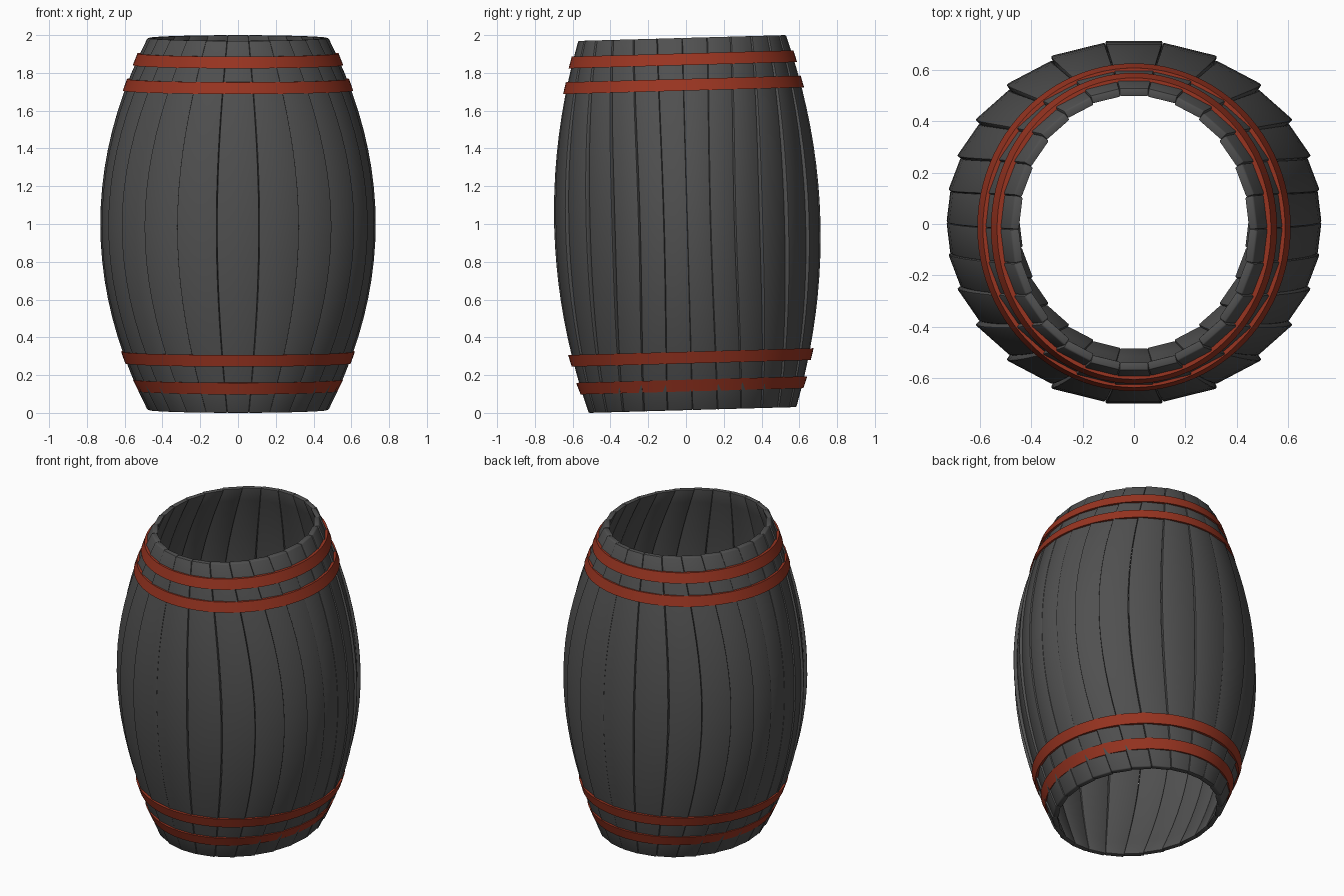
import bpy, bmesh, math
from mathutils import Matrix, Vector

if "Cube" in bpy.data.objects:
    bpy.data.objects.remove(bpy.data.objects["Cube"])

STAVES, ROWS, HALF = 26, 20, 0.985
# the whole barrel leans slightly about x
LEAN = Matrix.Translation((0, 0.007, 1.0)) @ Matrix.Rotation(math.radians(1.6), 4, 'X')


def material(name, color):
    m = bpy.data.materials.new(name)
    m.diffuse_color = (*color, 1)
    m.use_nodes = True
    m.node_tree.nodes["Principled BSDF"].inputs["Base Color"].default_value = m.diffuse_color
    return m


def finish(name, bm, mat):
    bmesh.ops.recalc_face_normals(bm, faces=bm.faces)
    bm.transform(LEAN)
    me = bpy.data.meshes.new(name)
    bm.to_mesh(me)
    bm.free()
    ob = bpy.data.objects.new(name, me)
    bpy.context.collection.objects.link(ob)
    me.materials.append(mat)
    bpy.ops.object.select_all(action='DESELECT')
    ob.select_set(True)
    bpy.context.view_layer.objects.active = ob
    bpy.ops.object.shade_smooth_by_angle(angle=math.radians(35))


def outline(a, t):
    """Barrel surface point: oval at the ends, nearly round at the belly."""
    b = 1 - t * t
    a += math.radians(8) * b * math.sin(2 * a)
    return Vector(((0.475 + 0.25 * b) * math.sin(a), (0.55 + 0.155 * b) * math.cos(a), t * HALF))


wood = material("dark_wood", (0.08, 0.08, 0.08))
rust = material("hoop_red", (0.32, 0.035, 0.015))

# staves: flat planks bent along the barrel, each keeping its own facing
bm = bmesh.new()
step = 2 * math.pi / STAVES
for i in range(STAVES):
    a = i * step
    tangent = Vector((math.cos(a), -math.sin(a), 0))
    normal = Vector((math.sin(a), math.cos(a), 0))
    rings = []
    for j in range(ROWS + 1):
        t = -1 + 2 * j / ROWS
        c = outline(a, t)
        w = (outline(a + step / 2, t) - outline(a - step / 2, t)).length / 2
        inner = c - normal * 0.033
        rings.append([bm.verts.new(p) for p in (
            c - tangent * w, c + tangent * w,
            inner + tangent * w * 0.96, inner - tangent * w * 0.96)])
    for r, s in zip(rings, rings[1:]):
        for k in range(4):
            n = (k + 1) % 4
            bm.faces.new((r[k], r[n], s[n], s[k]))
    bm.faces.new(rings[0])
    bm.faces.new(rings[-1])
bmesh.ops.recalc_face_normals(bm, faces=bm.faces)
sharp = [e for e in bm.edges if e.calc_face_angle(0) > 0.8]
bmesh.ops.bevel(bm, geom=sharp, offset=0.006, segments=2, profile=0.5, affect='EDGES')
finish("staves", bm, wood)


def hoop(name, z, low, high, thick=0.022, h=0.031, seg=96):
    """Slanted metal band; low and high are (x, y) radii of its two edges."""
    bm = bmesh.new()
    profile = [(low, 0, -h), (high, 0, h), (high, thick, h), (low, thick, -h)]
    rings = []
    for i in range(seg):
        a = 2 * math.pi * i / seg
        rings.append([bm.verts.new(((r[0] - d) * math.sin(a), (r[1] - d) * math.cos(a), z - 1 + dz))
                      for r, d, dz in profile])
    for i in range(seg):
        r, s = rings[i], rings[(i + 1) % seg]
        for k in range(4):
            n = (k + 1) % 4
            bm.faces.new((r[k], r[n], s[n], s[k]))
    finish(name, bm, rust)


# hoops: two near each end
hoop("top_hoop", 1.872, (0.557, 0.605), (0.533, 0.587))
hoop("upper_hoop", 1.737, (0.610, 0.638), (0.588, 0.622))
hoop("lower_hoop", 0.293, (0.597, 0.633), (0.619, 0.650))
hoop("bottom_hoop", 0.145, (0.526, 0.590), (0.557, 0.612))
